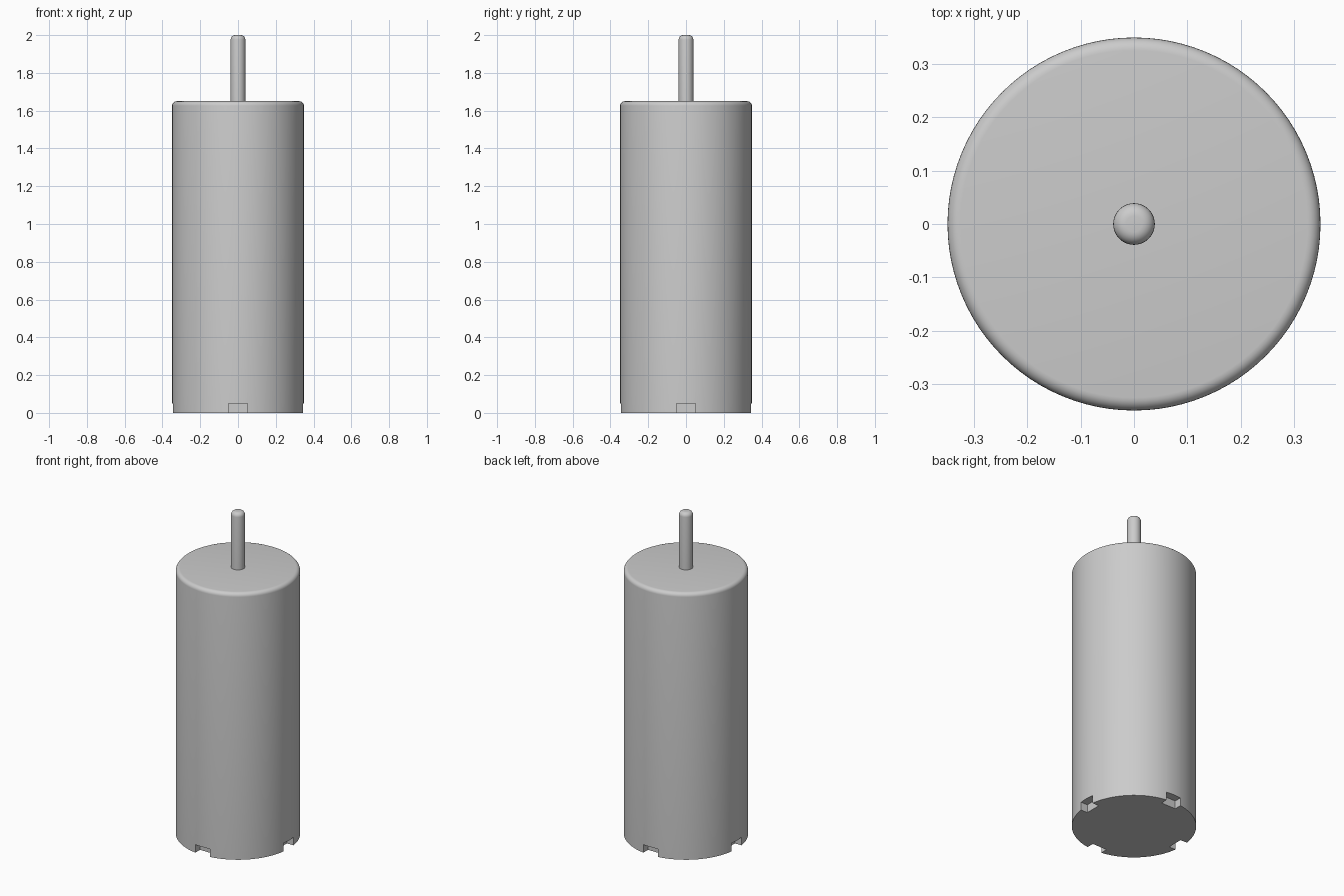
import bpy
import bmesh
from math import cos, sin, pi, radians
from mathutils import Matrix

cube = bpy.data.objects.get("Cube")
if cube:
    bpy.data.objects.remove(cube)

grey = bpy.data.materials.new("plain grey")
grey.use_nodes = True
colour = (0.6, 0.6, 0.6, 1)
grey.diffuse_color = colour
grey.node_tree.nodes["Principled BSDF"].inputs["Base Color"].default_value = colour


def make_object(name, bm):
    bmesh.ops.recalc_face_normals(bm, faces=bm.faces)
    mesh = bpy.data.meshes.new(name)
    bm.to_mesh(mesh)
    bm.free()
    mesh.materials.append(grey)
    obj = bpy.data.objects.new(name, mesh)
    bpy.context.collection.objects.link(obj)
    return obj


def rounded_cylinder(name, radius, bottom, top, fillet, sides, steps=6):
    """Cylinder with a rounded upper rim, built ring by ring."""
    profile = [(radius, bottom)]
    for i in range(steps + 1):
        a = pi / 2 * i / steps
        profile.append((radius - fillet + fillet * cos(a), top - fillet + fillet * sin(a)))
    bm = bmesh.new()
    rings = []
    for r, z in profile:
        angles = [2 * pi * k / sides for k in range(sides)]
        rings.append([bm.verts.new((r * cos(a), r * sin(a), z)) for a in angles])
    for low, high in zip(rings, rings[1:]):
        for k in range(sides):
            n = (k + 1) % sides
            bm.faces.new((low[k], low[n], high[n], high[k]))
    bm.faces.new(rings[0])
    bm.faces.new(rings[-1])
    return make_object(name, bm)


def smooth(obj):
    bpy.ops.object.select_all(action="DESELECT")
    obj.select_set(True)
    bpy.context.view_layer.objects.active = obj
    bpy.ops.object.shade_smooth_by_angle(angle=radians(35))


# Main body and the thin shaft on top
body = rounded_cylinder("body", 0.349, 0, 1.65, 0.024, 96)
shaft = rounded_cylinder("shaft", 0.039, 1.64, 2.0, 0.024, 40)

# Four notches cut into the lower rim
bm = bmesh.new()
for quarter in range(4):
    matrix = (Matrix.Rotation(quarter * pi / 2, 4, "Z")
              @ Matrix.Translation((0.35, 0, 0))
              @ Matrix.Diagonal((0.1, 0.1, 0.1, 1)))
    bmesh.ops.create_cube(bm, size=1, matrix=matrix)
cutter = make_object("notch_cutter", bm)
cutter.hide_render = True

cut = body.modifiers.new("notches", "BOOLEAN")
cut.operation = "DIFFERENCE"
cut.solver = "EXACT"
cut.object = cutter
bpy.context.view_layer.objects.active = body
body.select_set(True)
bpy.ops.object.modifier_apply(modifier=cut.name)
bpy.data.objects.remove(cutter)

smooth(body)
smooth(shaft)
